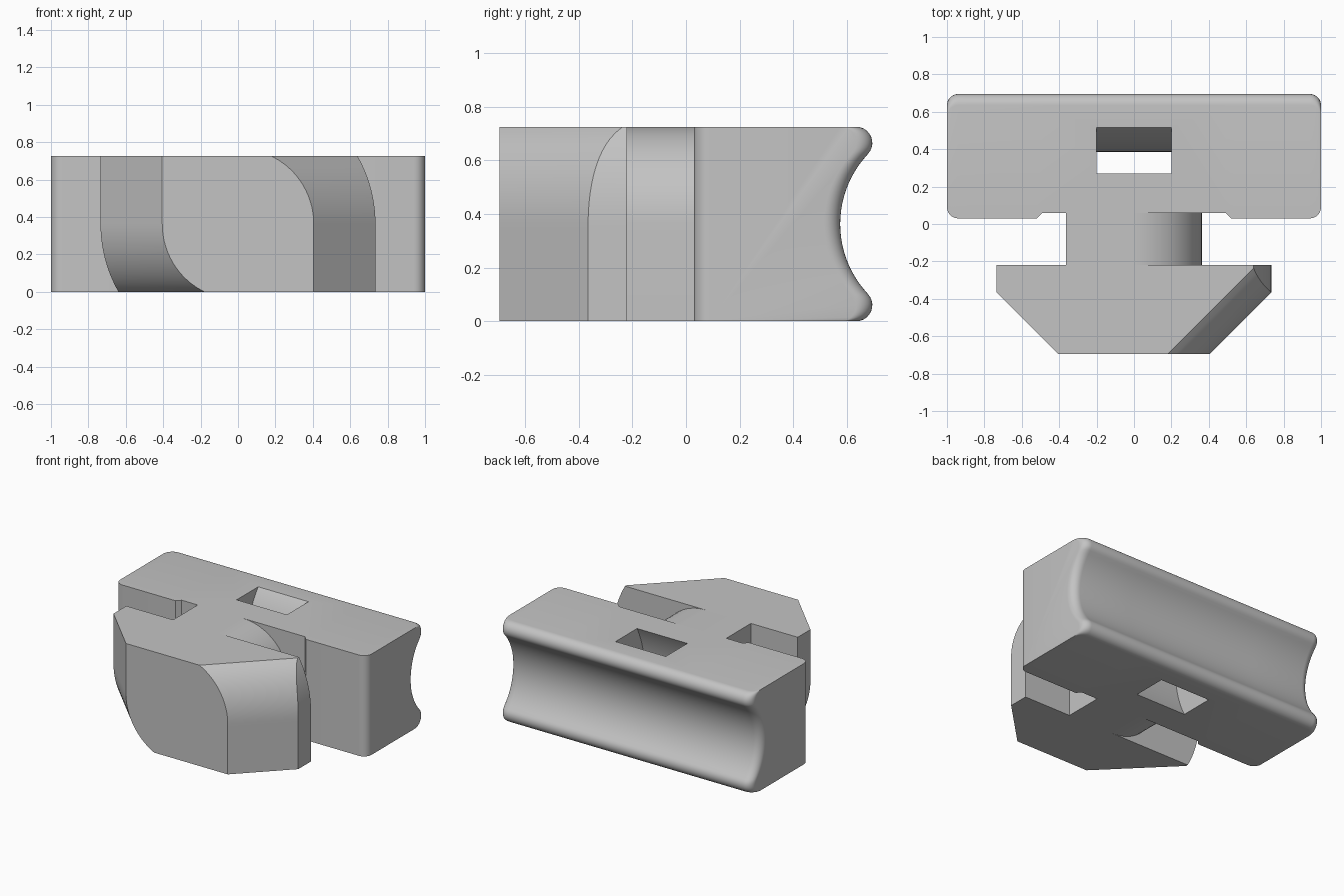
import bpy, bmesh
from math import sqrt, sin, cos, pi, radians

if "Cube" in bpy.data.objects:
    bpy.data.objects.remove(bpy.data.objects["Cube"])

H = 0.725          # overall height
M = H / 2          # mid height

grey = bpy.data.materials.new("light_grey")
grey.use_nodes = True
colour = (0.55, 0.55, 0.55, 1)
grey.diffuse_color = colour
grey.node_tree.nodes["Principled BSDF"].inputs["Base Color"].default_value = colour


def loft(name, rings):
    """Skin a list of equal-length point rings and cap both ends."""
    bm = bmesh.new()
    rows = [[bm.verts.new(p) for p in ring] for ring in rings]
    n = len(rows[0])
    for a, b in zip(rows, rows[1:]):
        for i in range(n):
            j = (i + 1) % n
            bm.faces.new((a[i], a[j], b[j], b[i]))
    bm.faces.new(rows[0])
    bm.faces.new(rows[-1])
    bmesh.ops.recalc_face_normals(bm, faces=bm.faces)
    mesh = bpy.data.meshes.new(name)
    bm.to_mesh(mesh)
    bm.free()
    mesh.materials.append(grey)
    obj = bpy.data.objects.new(name, mesh)
    bpy.context.collection.objects.link(obj)
    return obj


def arc(cy, cz, r, start, end, steps):
    angles = [radians(start + (end - start) * i / steps) for i in range(steps + 1)]
    return [(cy + r * cos(a), cz + r * sin(a)) for a in angles]


def smooth(obj):
    bpy.ops.object.select_all(action='DESELECT')
    obj.select_set(True)
    bpy.context.view_layer.objects.active = obj
    bpy.ops.object.shade_smooth_by_angle(angle=radians(30))


# Saddle block: back profile with two round lips and a concave cradle
LIP, CRADLE, CY = 0.06, 0.38, 0.955
back = arc(0.635, H - LIP, LIP, 90, -43.4, 10)
back += arc(CY, M, CRADLE, 136.6, 223.4, 24)[1:-1]
back += arc(0.635, LIP, LIP, 43.4, -90, 10)

# Half of the block's stations along x: (x, front y, corner rounding depth)
half = [(0.49, 0.06, 0), (0.52, 0.03, 0)]
for i in range(9):
    a = i / 8 * pi / 2
    d = LIP * (1 - cos(a))
    half.append((1 - LIP + LIP * sin(a), 0.03 + d, d))
stations = [(-x, f, d) for x, f, d in reversed(half)] + half
block = loft("saddle_block", [
    [(x, f, 0), (x, f, H)] + [(x, y - d, z) for y, z in back]
    for x, f, d in stations])

# Curved strap slot, concentric with the cradle
levels = [-0.02 + (H + 0.04) * i / 24 for i in range(25)]


def wall(r, z):
    return CY - sqrt(r * r - (z - M) ** 2)


cutter = loft("slot_cutter", [
    [(-0.2, wall(0.775, z), z), (0.2, wall(0.775, z), z),
     (0.2, wall(0.57, z), z), (-0.2, wall(0.57, z), z)] for z in levels])
cutter.hide_render = True
mod = block.modifiers.new("strap_slot", 'BOOLEAN')
mod.operation = 'DIFFERENCE'
mod.solver = 'EXACT'
mod.object = cutter
bpy.context.view_layer.objects.active = block
bpy.ops.object.modifier_apply(modifier=mod.name)
bpy.data.objects.remove(cutter)
smooth(block)

# Neck: rounded on two opposite corners so that it can twist in a slot
quarter = [(M * sin(i / 16 * pi / 2), M * cos(i / 16 * pi / 2)) for i in range(17)]
outline = quarter + [(M, -M)] + [(-x, -z) for x, z in quarter] + [(-M, M)]
neck = loft("neck", [[(x, y, M + z) for x, z in outline] for y in (-0.22, 0.06)])
smooth(neck)

# Locking head: each side is rounded over one half of its height only
BACK, FRONT = -0.22, -0.695


def side(h):
    """Right-hand outline at height h above the middle."""
    h = max(h, 0)
    outer = sqrt(0.735 ** 2 - h * h)
    inner = sqrt(0.405 ** 2 - h * h)
    return [(outer, BACK), (outer, FRONT + outer - inner), (inner, FRONT)]


rings = []
for i in range(33):
    h = M * (i - 16) / 16
    right = side(h)
    left = [(-x, y) for x, y in reversed(side(-h))]
    rings.append([(x, y, M + h) for x, y in right + left])
head = loft("locking_head", rings)
smooth(head)
